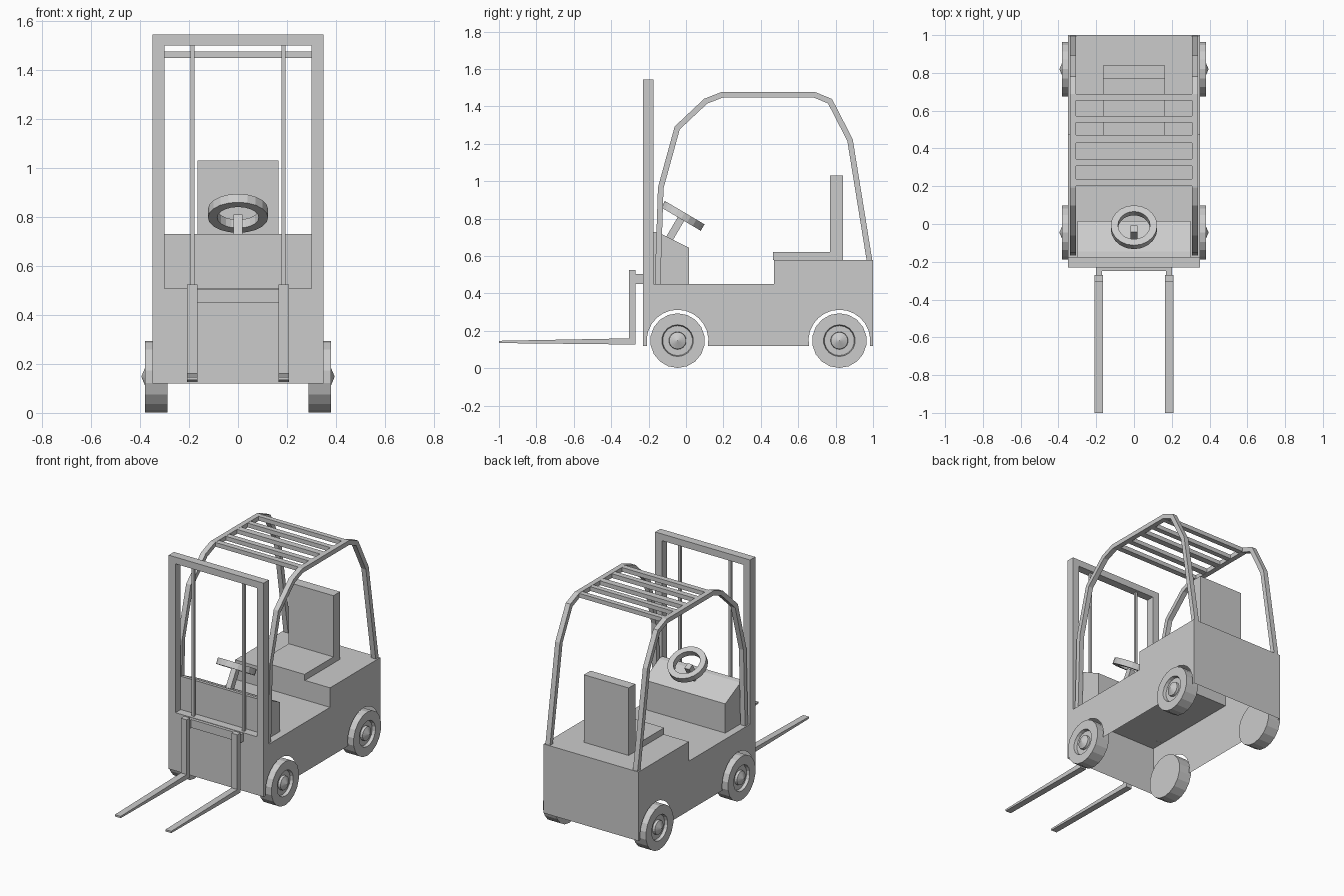
import bpy, bmesh, math
from mathutils import Vector, Matrix

if "Cube" in bpy.data.objects:
    bpy.data.objects.remove(bpy.data.objects["Cube"])

grey = bpy.data.materials.new("plain grey")
grey.diffuse_color = (0.6, 0.6, 0.6, 1)
grey.use_nodes = True
grey.node_tree.nodes["Principled BSDF"].inputs["Base Color"].default_value = grey.diffuse_color


def finish(name, bm):
    bmesh.ops.recalc_face_normals(bm, faces=bm.faces[:])
    me = bpy.data.meshes.new(name)
    bm.to_mesh(me)
    bm.free()
    me.materials.append(grey)
    ob = bpy.data.objects.new(name, me)
    bpy.context.collection.objects.link(ob)
    return ob


def box(name, x, y, z):
    bm = bmesh.new()
    bmesh.ops.create_cube(bm, size=1)
    for v in bm.verts:
        v.co = [(a[0] + a[1]) / 2 + c * (a[1] - a[0]) for a, c in zip((x, y, z), v.co)]
    return finish(name, bm)


def extrude(name, pts, x0, x1, skip=lambda a, b: False):
    """Extrude a (y, z) outline along x, leaving out strips where skip is true."""
    bm = bmesh.new()
    a = [bm.verts.new((x0, y, z)) for y, z in pts]
    b = [bm.verts.new((x1, y, z)) for y, z in pts]
    bm.faces.new(a)
    bm.faces.new(b[::-1])
    n = len(pts)
    for i in range(n):
        j = (i + 1) % n
        if not skip(pts[i], pts[j]):
            bm.faces.new((a[i], b[i], b[j], a[j]))
    return finish(name, bm)


def lathe(name, profile, sides, matrix, closed=False):
    """Spin a (radius, height) profile round the local z axis."""
    bm = bmesh.new()
    vs = [bm.verts.new((r, 0, h)) for r, h in profile]
    edges = [bm.edges.new((vs[i], vs[i + 1])) for i in range(len(vs) - 1)]
    if closed:
        edges.append(bm.edges.new((vs[-1], vs[0])))
    bmesh.ops.spin(bm, geom=vs + edges, cent=(0, 0, 0), axis=(0, 0, 1),
                   angle=2 * math.pi, steps=sides, use_merge=True)
    bmesh.ops.remove_doubles(bm, verts=bm.verts[:], dist=1e-4)
    bm.transform(matrix)
    return finish(name, bm)


AXLES = {"front": -0.045, "rear": 0.82}


# Body: hollow shell, open below, wheel arches cut in both sides
def arch(cy):
    r, cz, drop = 0.165, 0.148, math.radians(9.8)
    n = 14
    angles = [math.pi + drop - i * (math.pi + 2 * drop) / n for i in range(n + 1)]
    return [(cy + r * math.cos(t), cz + r * math.sin(t)) for t in angles]


lower = [(-0.23, 0.12)] + arch(AXLES["front"]) + arch(AXLES["rear"]) + [(1.0, 0.12)]
upper = [(1.0, 0.58), (0.47, 0.58), (0.47, 0.45), (-0.23, 0.45)]
extrude("body", lower + upper, -0.35, 0.35, lambda a, b: a in lower and b in lower)

# Dashboard
extrude("dashboard", [(-0.175, 0.45), (-0.175, 0.73), (-0.145, 0.725),
                      (0.015, 0.645), (0.015, 0.45)], -0.3, 0.3)

# Seat
box("seat_cushion", (-0.165, 0.165), (0.465, 0.77), (0.58, 0.622))
box("seat_back", (-0.165, 0.165), (0.77, 0.84), (0.58, 1.03))

# Mast frame
MY = (-0.23, -0.175)
box("mast_top", (-0.35, 0.35), MY, (1.5, 1.545))
box("mast_lower_panel", (-0.3, 0.3), MY, (0.45, 0.508))

# Overhead guard path (y, z), thickened to a band
path = [Vector(p) for p in ((-0.152, 0.45), (-0.135, 0.965), (-0.047, 1.285), (0.105, 1.428),
                            (0.195, 1.463), (0.685, 1.463), (0.77, 1.428), (0.877, 1.22),
                            (0.982, 0.57))]


def band(path, half):
    left, right = [], []
    for i, p in enumerate(path):
        d0 = (p - path[max(i - 1, 0)]).normalized()
        d1 = (path[min(i + 1, len(path) - 1)] - p).normalized()
        d = (d0 + d1).normalized()
        n = Vector((-d.y, d.x))
        k = half / max(d.dot(d1 if d1.length else d0), 0.5)
        left.append(tuple(p + n * k))
        right.append(tuple(p - n * k))
    return left + right[::-1]


for side, s in (("left", -1), ("right", 1)):
    def span(a, b):
        return tuple(sorted((s * a, s * b)))

    box(side + "_mast_post", span(0.3, 0.35), MY, (0.45, 1.5))
    box(side + "_mast_rod", span(0.177, 0.194), (-0.212, -0.195), (0.5, 1.5))
    extrude(side + "_guard_rail", band(path, 0.015), *span(0.306, 0.34))

    # Fork: upright and tapered blade
    extrude(side + "_fork", [(-0.27, 0.525), (-0.305, 0.525), (-0.305, 0.16), (-1.0, 0.147),
                             (-1.0, 0.135), (-0.27, 0.127)], *span(0.165, 0.208))
    box(side + "_fork_bracket", span(0.17, 0.2), (-0.27, -0.23), (0.45, 0.505))

    # Wheels with recessed rim and pointed hub
    for end, cy in AXLES.items():
        m = Matrix.Translation((0, cy, 0.148)) @ Matrix.Rotation(s * math.pi / 2, 4, 'Y')
        lathe(f"{end}_{side}_wheel",
              [(0, 0.287), (0.146, 0.287), (0.146, 0.38), (0.085, 0.38), (0.08, 0.36),
               (0.047, 0.36), (0.045, 0.376), (0, 0.395)], 18, m)

# Carriage bar between the forks
box("carriage_bar", (-0.2, 0.2), (-0.25, -0.23), (0.45, 0.505))

# Roof slats
for i, (y0, y1) in enumerate(((0.2, 0.237), (0.308, 0.345), (0.428, 0.47),
                              (0.538, 0.572), (0.655, 0.688))):
    box(f"roof_slat_{i + 1}", (-0.31, 0.31), (y0, y1), (1.449, 1.477))

# Steering wheel and column, tilted back
tilt = Matrix.Translation((0, -0.017, 0.815)) @ Matrix.Rotation(-math.radians(30.5), 4, 'X')
lathe("steering_wheel", [(0.085, -0.02), (0.123, -0.02), (0.123, 0.02), (0.085, 0.02)],
      20, tilt, closed=True)
column = box("steering_column", (-0.018, 0.018), (-0.02, 0.02), (-0.17, -0.018))
column.data.transform(tilt)
